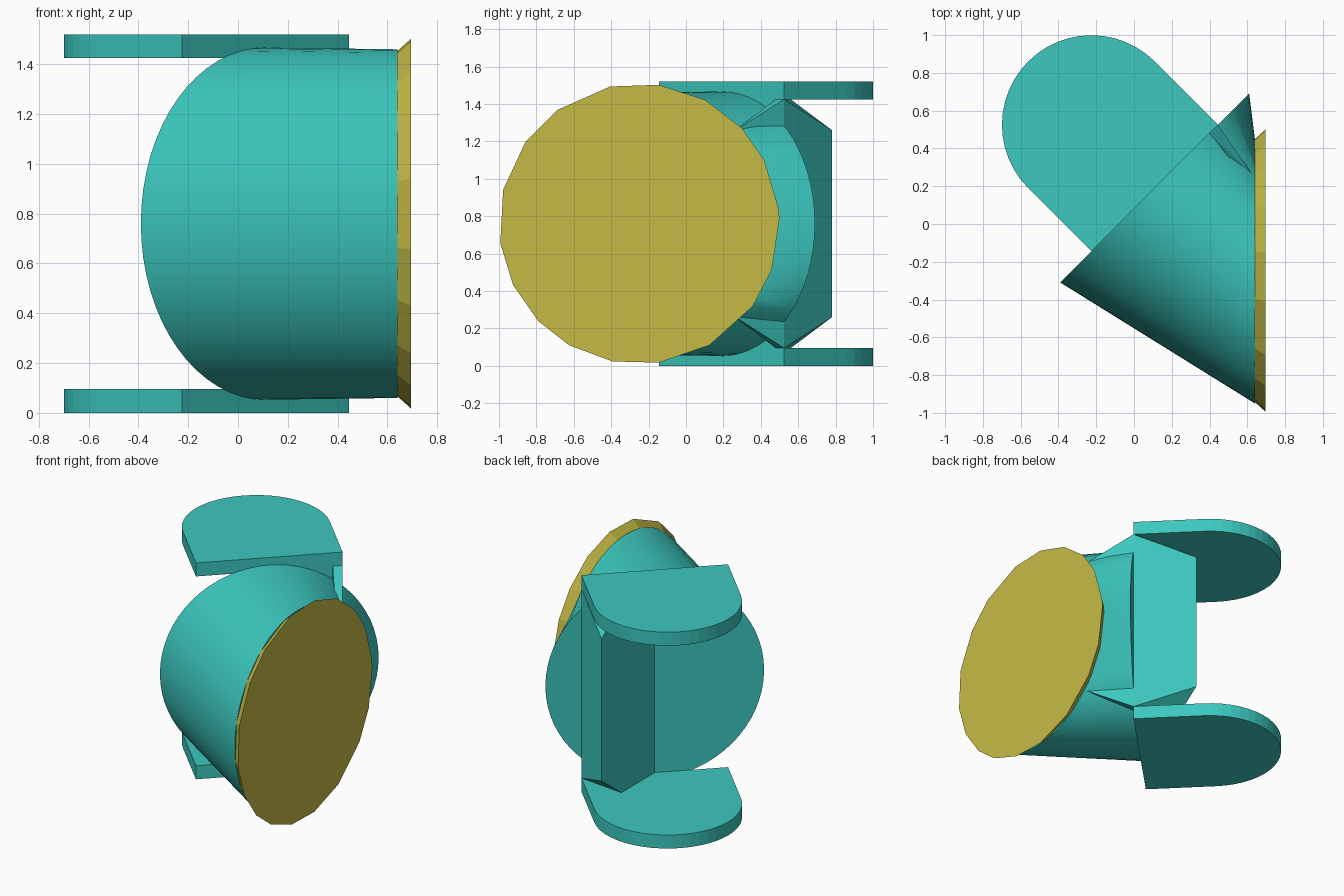
import bpy, bmesh, math
from mathutils import Vector

if "Cube" in bpy.data.objects:
    bpy.data.objects.remove(bpy.data.objects["Cube"])

S = math.sqrt(0.5)
ALONG = Vector((S, S, 0))      # along the hinge plane
BACK = Vector((-S, S, 0))      # away from the lamp
HUB = Vector((0.11, 0.19, 0.76))


def material(name, rgb):
    m = bpy.data.materials.new(name)
    m.diffuse_color = (*rgb, 1)
    m.use_nodes = True
    m.node_tree.nodes["Principled BSDF"].inputs["Base Color"].default_value = m.diffuse_color
    return m


TEAL = material("teal", (0.045, 0.58, 0.52))
YELLOW = material("yellow", (0.56, 0.50, 0.06))


def finish(name, bm, mat, smooth=False):
    bmesh.ops.recalc_face_normals(bm, faces=bm.faces)
    me = bpy.data.meshes.new(name)
    bm.to_mesh(me)
    bm.free()
    ob = bpy.data.objects.new(name, me)
    bpy.context.collection.objects.link(ob)
    me.materials.append(mat)
    if smooth:
        bpy.ops.object.select_all(action='DESELECT')
        ob.select_set(True)
        bpy.context.view_layer.objects.active = ob
        bpy.ops.object.shade_smooth_by_angle(angle=math.radians(30))
    return ob


def loft(name, ring_a, ring_b, mat, smooth=False):
    # closed solid between two rings with equal point counts
    bm = bmesh.new()
    a = [bm.verts.new(p) for p in ring_a]
    b = [bm.verts.new(p) for p in ring_b]
    bm.faces.new(a)
    bm.faces.new(b)
    for i in range(len(a)):
        j = (i + 1) % len(a)
        bm.faces.new((a[i], a[j], b[j], b[i]))
    return finish(name, bm, mat, smooth)


def ring(center, axis, r, angles):
    up = Vector((0, 0, 1))
    return [Vector(center) + r * (math.cos(t) * axis + math.sin(t) * up) for t in angles]


def hull(name, points, mat):
    # points give x, y, upper z; each is mirrored about the hub height
    bm = bmesh.new()
    for x, y, z in points:
        bm.verts.new((x, y, z))
        bm.verts.new((x, y, 1.52 - z))
    bmesh.ops.convex_hull(bm, input=bm.verts[:])
    bmesh.ops.dissolve_limit(bm, angle_limit=0.02, verts=bm.verts[:], edges=bm.edges[:])
    return finish(name, bm, mat)


# Lamp housing: angled back disc to upright front disc
round_angles = [2 * math.pi * i / 64 for i in range(64)]
Y = Vector((0, 1, 0))
loft("lamp_housing", ring(HUB, ALONG, 0.707, round_angles),
     ring((0.64, -0.25, 0.76), Y, 0.70, round_angles), TEAL, True)

# Lens: flared low-poly disc
lens_angles = [math.radians(d) for d in (2, 6, 27, 43, 62, 82, 102, 126, 144, 166, 188,
                                         206, 224, 240, 259, 278, 300, 324, 341)]
loft("lens", ring((0.64, -0.25, 0.76), Y, 0.70, lens_angles),
     ring((0.695, -0.25, 0.76), Y, 0.75, lens_angles), YELLOW)

# Mounting ears: square plate with a half-round end
R = 0.474
base = Vector((HUB.x, HUB.y, 0))
outline = [base - R * ALONG, base + R * ALONG]
for i in range(25):
    t = math.pi * i / 24
    outline.append(base + BACK * (R + R * math.sin(t)) + ALONG * R * math.cos(t))
for name, z in (("lower_ear", 0), ("upper_ear", 1.425)):
    loft(name, [p + Vector((0, 0, z)) for p in outline],
         [p + Vector((0, 0, z + 0.095)) for p in outline], TEAL)

# Bracket between the ears, with chamfered rear corners
hull("rear_bracket", [(0.11, 0.19, 1.425), (0.445, 0.525, 1.425),
                      (0.11, 0.56, 1.425), (0.11, 0.78, 1.26)], TEAL)

# Bracket fin tapering forward into the housing
hull("bracket_fin", [(0.40, 0.48, 1.425), (0.445, 0.525, 1.425),
                     (0.52, 0.33, 1.31), (0.635, 0.25, 1.25)], TEAL)
